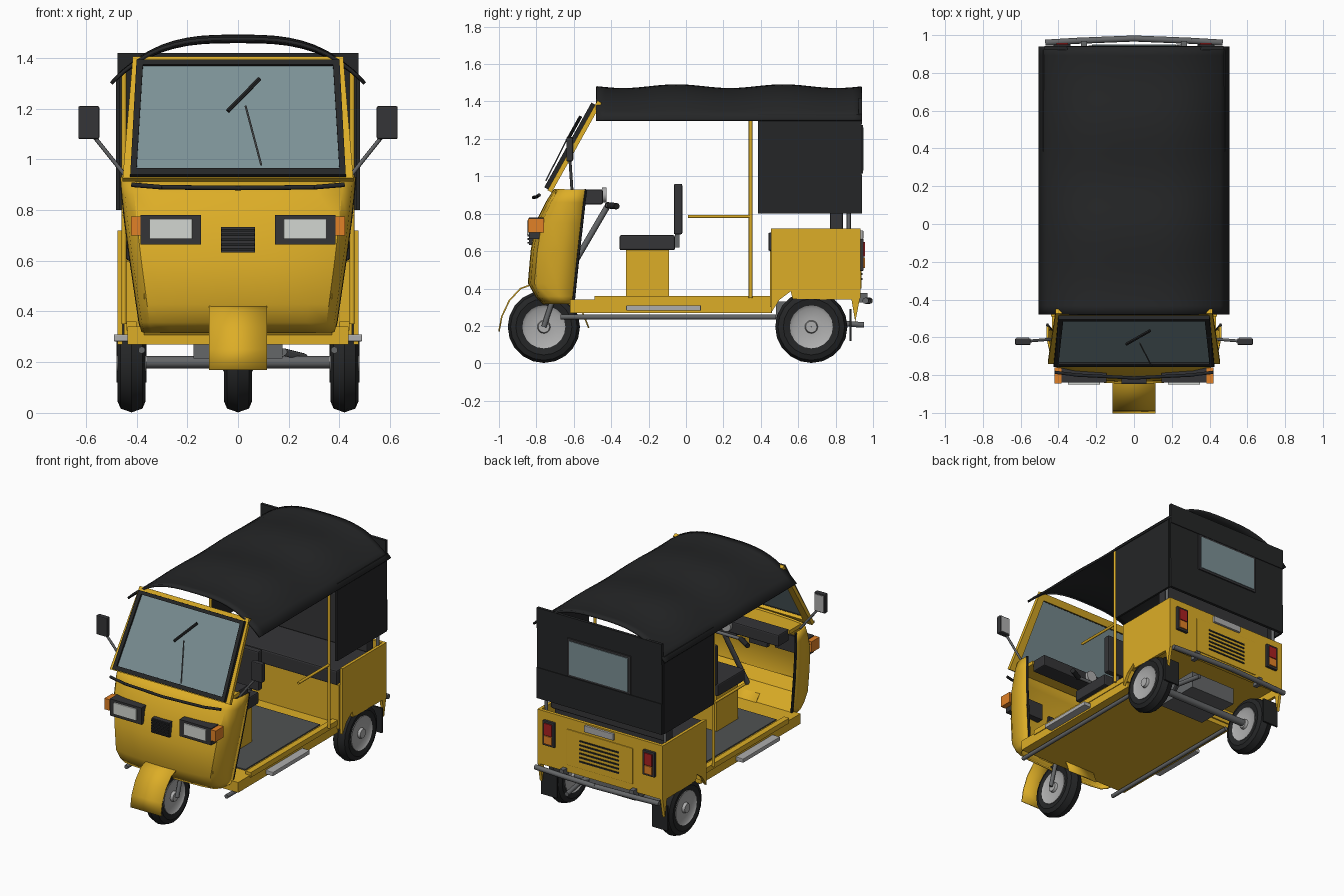
import bpy, bmesh, math
from mathutils import Vector

if "Cube" in bpy.data.objects:
    bpy.data.objects.remove(bpy.data.objects["Cube"])

COL = dict(yellow=(.72, .42, .02), dark=(.018, .019, .02), trim=(.035, .035, .038), mat=(.08, .085, .085),
           grey=(.13, .135, .14), light=(.42, .42, .42), lens=(.65, .67, .64), glass=(.2, .28, .3),
           red=(.4, .015, .015), orange=(.75, .22, .02))
MATS = {}
for k, c in COL.items():
    MATS[k] = bpy.data.materials.new(k)
    MATS[k].diffuse_color = (*c, 1)


def finish(name, bm, mat, smooth=0, thick=0, bevel=0):
    bmesh.ops.recalc_face_normals(bm, faces=bm.faces)
    me = bpy.data.meshes.new(name)
    bm.to_mesh(me)
    bm.free()
    if smooth:
        me.shade_smooth()
        me.set_sharp_from_angle(angle=math.radians(smooth))
    ob = bpy.data.objects.new(name, me)
    bpy.context.collection.objects.link(ob)
    me.materials.append(MATS[mat])
    if thick:
        m = ob.modifiers.new("thickness", 'SOLIDIFY')
        m.thickness, m.offset = thick, 0
    if bevel:
        m = ob.modifiers.new("bevel", 'BEVEL')
        m.width, m.segments = bevel, 2
    return ob


def box(name, x, y, z, mat, bevel=0):
    """Box from (min, max) ranges."""
    bm = bmesh.new()
    bmesh.ops.create_cube(bm, size=1)
    for v in bm.verts:
        v.co = [r[0] + (r[1] - r[0]) * (c + .5) for r, c in zip((x, y, z), v.co)]
    return finish(name, bm, mat, bevel=bevel)


def pair(name, x, y, z, mat, bevel=0):
    box(name + "_right", x, y, z, mat, bevel)
    box(name + "_left", (-x[1], -x[0]), y, z, mat, bevel)


def tube(name, pts, r, mat, segs=10):
    bm = bmesh.new()
    for a, b in zip(pts, pts[1:]):
        a, b = Vector(a), Vector(b)
        q = (b - a).to_track_quat('Z', 'Y').to_matrix().to_4x4()
        q.translation = (a + b) / 2
        bmesh.ops.create_cone(bm, cap_ends=True, segments=segs, radius1=r, radius2=r,
                              depth=(b - a).length, matrix=q)
    return finish(name, bm, mat, smooth=50)


def tubes(name, pts, r, mat):
    for s, n in ((1, "_right"), (-1, "_left")):
        tube(name + n, [(s * x, y, z) for x, y, z in pts], r, mat)


def sheet(name, rows, mat, thick=.015, smooth=35, closed=False):
    """Skin over rows of points."""
    bm = bmesh.new()
    g = [[bm.verts.new(p) for p in row] for row in rows]
    for a, b in zip(g, g[1:]):
        n = len(a)
        for i in range(n if closed else n - 1):
            j = (i + 1) % n
            bm.faces.new((a[i], a[j], b[j], b[i]))
    return finish(name, bm, mat, smooth, thick)


def prism(name, yz, x0, x1, mat):
    bm = bmesh.new()
    f = bm.faces.new([bm.verts.new((x0, y, z)) for y, z in yz])
    new = bmesh.ops.extrude_face_region(bm, geom=[f])['geom']
    bmesh.ops.translate(bm, vec=(x1 - x0, 0, 0), verts=[v for v in new if isinstance(v, bmesh.types.BMVert)])
    return finish(name, bm, mat)


def lathe(name, prof, centre, mat, segs=20):
    """Revolve (x, radius) profile about the x axis."""
    rows = []
    for x, r in prof:
        rows.append([(centre[0] + x, centre[1] + r * math.cos(2 * math.pi * i / segs),
                      centre[2] + r * math.sin(2 * math.pi * i / segs)) for i in range(segs)])
    return sheet(name, rows, mat, 0, 35, True)


# wheels
TYRE = [(-.045, .11), (-.055, .15), (-.043, .178), (0, .193), (.043, .178), (.055, .15), (.045, .11), (-.045, .11)]
HUB = [(-.06, .001), (-.06, .03), (-.042, .035), (-.042, .1), (-.052, .115), (.052, .115), (.042, .1),
       (.042, .035), (.06, .03), (.06, .001)]
for n, c in (("front", (0, -.76, .195)), ("rear_right", (.42, .67, .195)), ("rear_left", (-.42, .67, .195))):
    lathe(n + "_tyre", TYRE, c, "dark")
    lathe(n + "_hub", HUB, c, "light")

# chassis, axle, fork
tube("rear_axle", [(-.38, .67, .2), (.38, .67, .2)], .024, "grey")
box("engine_block", (-.175, .175), (.48, .8), (.215, .33), "grey")
tubes("frame_rail", [(.38, -.67, .248), (.38, .48, .248)], .014, "grey")
tubes("front_fork", [(.07, -.76, .195), (.07, -.7, .38)], .014, "grey")
tube("steering_column", [(0, -.7, .36), (0, -.42, .84)], .016, "grey")
tube("exhaust_pipe", [(.18, .6, .24), (.26, .75, .22), (.24, .95, .205)], .015, "grey")
pair("mud_flap", (.36, .48), (.873, .885), (.12, .29), "dark")

# front mudguard
arc = [(-1, .17), (-.985, .25), (-.945, .335), (-.885, .4), (-.8, .43), (-.7, .42), (-.62, .37), (-.56, .29), (-.52, .19)]
sheet("front_mudguard", [[(-.115, y, z), (.115, y, z)] for y, z in arc], "yellow", .008, 40)

# floor
box("floor_pan", (-.435, .435), (-.62, .46), (.27, .34), "yellow")
pair("floor_sill", (.40, .44), (-.49, .46), (.325, .36), "yellow")
box("floor_mat", (-.37, .37), (-.45, .36), (.34, .348), "mat")
pair("side_step", (.43, .49), (-.32, .08), (.282, .31), "light", .004)

# front cowl: U-shaped sections lofted upward
half = [(1, 0), (1, .4), (.975, .68), (.9, .86), (.7, .94), (.35, .985)]
U = half + [(0, 1)] + [(-x, t) for x, t in reversed(half)]
levels = [(.32, .375, -.76, -.605), (.36, .385, -.80, -.6), (.43, .395, -.84, -.593), (.6, .42, -.825, -.575),
          (.75, .44, -.80, -.558), (.86, .452, -.745, -.545), (.93, .458, -.70, -.535)]
sheet("front_cowl", [[(w * x, yb + t * (yf - yb), z) for x, t in U] for z, w, yf, yb in levels], "yellow", .012, 35)
for s, n in ((1, "right"), (-1, "left")):
    tube("cowl_edge_trim_" + n, [(s * w, yb, z) for z, w, yf, yb in levels], .009, "dark", 6)
prism("cowl_toe_board", [(-.6, .28), (-.6, .34), (-.68, .44), (-.8, .47), (-.8, .45), (-.69, .42), (-.63, .32)],
      -.37, .37, "yellow")
box("cowl_shelf", (-.4, .4), (-.7, -.55), (.9, .925), "yellow")
box("dashboard", (-.39, .39), (-.56, -.445), (.85, .93), "trim", .008)

# lamps and grille on the cowl
pair("headlight_bezel", (.145, .385), (-.84, -.755), (.665, .78), "trim")
pair("headlight_lens", (.18, .35), (-.85, -.83), (.685, .765), "lens", .004)
pair("front_indicator", (.385, .422), (-.845, -.76), (.7, .775), "orange")
box("front_grille", (-.067, .067), (-.84, -.78), (.633, .733), "trim")
for i in range(5):
    box(f"grille_slat_{i}", (-.065, .065), (-.848, -.838), (.64 + i * .019, .65 + i * .019), "dark")
tube("cowl_brow", [(-.42, -.785, .9), (-.3, -.8, .89), (0, -.815, .887), (.3, -.8, .89), (.42, -.785, .9)], .009, "dark")


# windscreen, on a slanted plane
def W(x, s, off=0):
    return (x, -.735 + .245 * s - off * .874, .94 + .44 * s + off * .486)


def loop(w0, w1, s0, s1, off):
    return [W(-w0, s0, off), W(w0, s0, off), W(w1, s1, off), W(-w1, s1, off)]


sheet("windscreen_frame", [loop(.425, .4, -.02, 1.01, .008), loop(.4, .375, .035, .965, .008)], "dark", .025, 0, True)
sheet("windscreen_surround", [loop(.455, .415, -.03, 1.06, -.015), loop(.395, .37, .03, .97, -.015)],
      "yellow", .025, 0, True)
g = loop(.405, .38, .03, .97, .004)
sheet("windscreen_glass", [g[:2], [g[3], g[2]]], "glass", .006, 0)
tube("wiper_arm", [W(.092, .05, .03), W(.03, .57, .04)], .004, "grey", 6)
tube("wiper_blade", [W(-.04, .53, .035), W(.085, .82, .035)], .009, "dark", 6)

# mirrors
tubes("mirror_arm", [(.44, -.61, .93), (.56, -.62, 1.08), (.585, -.62, 1.12)], .008, "grey")
pair("mirror_housing", (.547, .63), (-.64, -.605), (1.08, 1.21), "trim", .006)
pair("mirror_glass", (.555, .622), (-.606, -.601), (1.09, 1.2), "light")

# handlebar and gauge
tube("handlebar", [(-.15, -.42, .845), (.15, -.42, .845)], .011, "grey")
tubes("handle_grip", [(.12, -.42, .845), (.21, -.37, .84)], .017, "dark")
tube("gauge", [(0, -.45, .9), (0, -.425, .9)], .04, "light", 16)

# driver seat
box("driver_seat_base", (-.17, .17), (-.32, -.09), (.345, .61), "yellow")
box("driver_seat_cushion", (-.2, .2), (-.355, -.06), (.605, .685), "trim", .008)
box("driver_seat_back", (-.2, .2), (-.065, -.02), (.69, .96), "trim", .008)
pair("seat_back_bracket", (.1, .13), (-.06, -.035), (.62, .72), "grey")

# passenger bench
box("bench_front_panel", (-.45, .45), (.45, .47), (.3, .6), "yellow")
box("bench_cushion", (-.44, .44), (.44, .8), (.6, .7), "trim", .01)
box("bench_back", (-.44, .44), (.77, .84), (.7, 1.05), "trim", .01)

# rear body with wheel arches
side = [(.455, .27), (.455, .72), (.93, .72), (.93, .35), (.905, .22), (.885, .34), (.57, .345), (.56, .385), (.5, .34)]
prism("rear_side_right", side, .455, .475, "yellow")
prism("rear_side_left", side, -.475, -.455, "yellow")
box("rear_panel", (-.475, .475), (.91, .932), (.35, .72), "yellow")
box("rear_deck", (-.455, .455), (.46, .92), (.395, .41), "yellow")
box("engine_hatch", (-.25, .25), (.93, .938), (.4, .645), "yellow", .003)
for i in range(6):
    box(f"hatch_louvre_{i}", (-.15, .15), (.936, .943), (.445 + i * .028, .455 + i * .028), "dark")
box("plate_panel", (-.11, .11), (.93, .948), (.665, .71), "light", .003)
pair("tail_light_housing", (.335, .425), (.93, .95), (.495, .665), "trim", .004)
pair("tail_light_stop", (.35, .41), (.945, .957), (.57, .65), "red")
pair("tail_light_indicator", (.35, .41), (.945, .957), (.51, .565), "orange")
tube("rear_bumper", [(-.47, .96, .335), (-.3, .97, .335), (0, .982, .335), (.3, .97, .335), (.47, .96, .335)], .017, "grey")
pair("bumper_stay", (.25, .28), (.91, .97), (.325, .375), "grey")

# posts and grab rails
tubes("side_post", [(.45, .345, .35), (.45, .345, 1.34)], .01, "yellow")
tubes("grab_rail", [(.45, .01, .785), (.45, .345, .785)], .009, "yellow")
tubes("rear_canopy_post", [(.45, .87, .7), (.45, .87, 1.32)], .011, "grey")

# canopy roof, slightly wavy along its length
xs = [i / 20 for i in range(-10, 11)]
rows = []
for i in range(31):
    y = -.48 + 1.42 * i / 30
    wave = .01 * math.cos(2 * math.pi * (y + .05) / .57)
    rows.append([(x, y, 1.3 + (.175 + wave) * (1 - (abs(x) / .5) ** 3)) for x in xs])
sheet("canopy_roof", rows, "dark", .014, 40)

# canopy side and rear curtains
pair("canopy_side", (.468, .482), (.385, .925), (.8, 1.33), "dark")
box("canopy_back", (-.475, .475), (.922, .937), (.8, 1.42), "dark")
box("canopy_back_lower_band", (-.475, .475), (.935, .942), (.8, 1.01), "dark")
box("canopy_back_upper_band", (-.475, .475), (.935, .942), (1.28, 1.42), "dark")
box("rear_window_frame", (-.24, .24), (.935, .946), (1.015, 1.275), "trim")
box("rear_window_glass", (-.222, .222), (.94, .95), (1.03, 1.26), "glass")

for m in bpy.data.materials:
    if m.users and not m.is_grease_pencil:
        m.use_nodes = True
        m.node_tree.nodes["Principled BSDF"].inputs["Base Color"].default_value = m.diffuse_color
